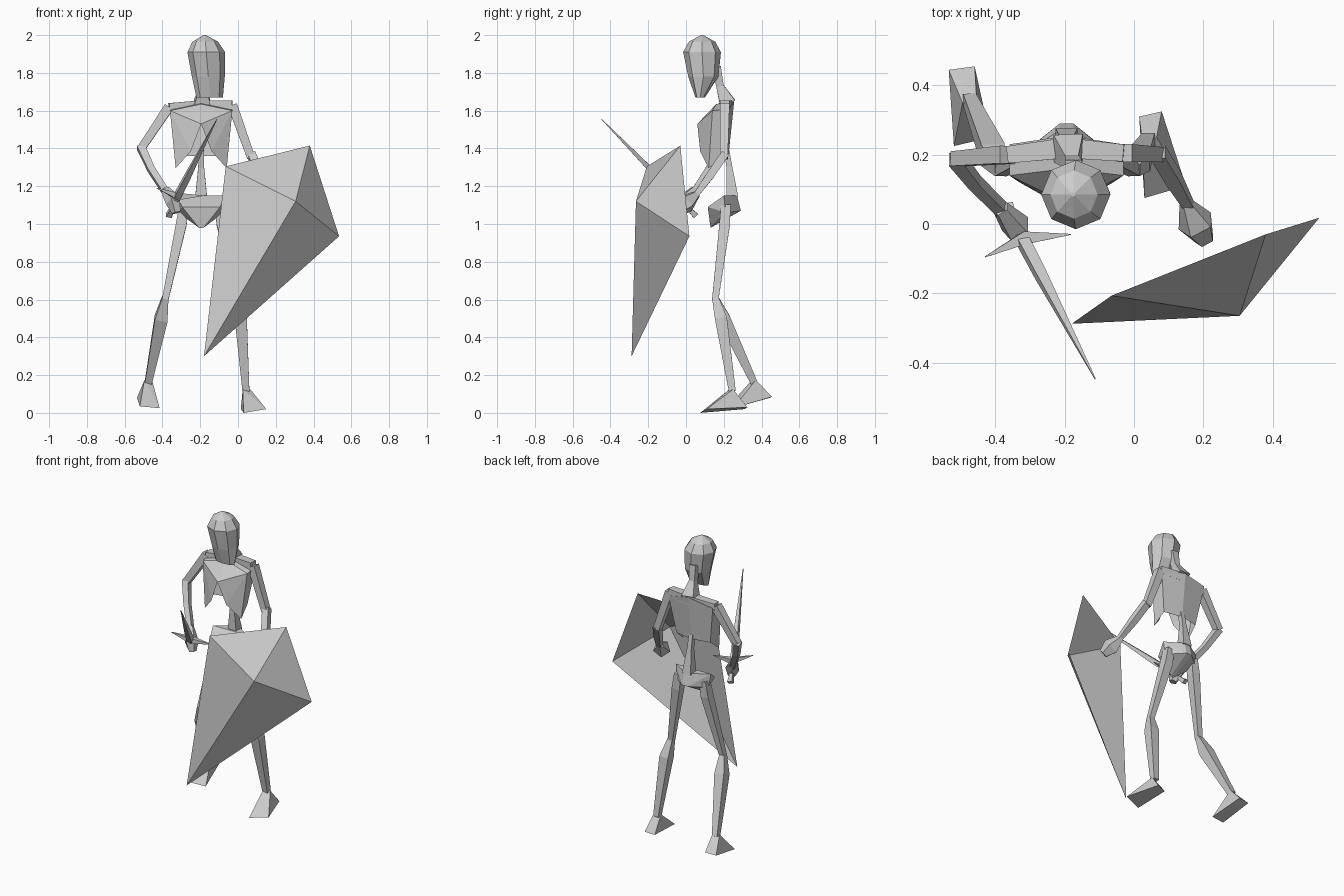
import bpy, bmesh, math
from mathutils import Vector

CX = -0.195  # body centre line


def mesh(name, verts, faces):
    me = bpy.data.meshes.new(name)
    me.from_pydata([tuple(v) for v in verts], [], faces)
    bm = bmesh.new()
    bm.from_mesh(me)
    bmesh.ops.recalc_face_normals(bm, faces=bm.faces)
    bm.to_mesh(me)
    bm.free()
    ob = bpy.data.objects.new(name, me)
    bpy.context.collection.objects.link(ob)
    return ob


def hull(name, pts):
    ob = mesh(name, pts, [])
    bm = bmesh.new()
    bm.from_mesh(ob.data)
    bmesh.ops.convex_hull(bm, input=bm.verts)
    bm.to_mesh(ob.data)
    bm.free()
    return ob


def bridge(rows, n):
    """Faces joining stacked rings of n points, with capped ends."""
    faces = [(r*n + i, r*n + (i+1) % n, (r+1)*n + (i+1) % n, (r+1)*n + i)
             for r in range(rows-1) for i in range(n)]
    return faces + [tuple(range(n)), tuple(range((rows-1)*n, rows*n))]


def tube(name, path, n=4):
    """Faceted bone along points given as (x, y, z, radius)."""
    ps = [Vector(p[:3]) for p in path]
    verts = []
    for k, p in enumerate(ps):
        t = (ps[min(k+1, len(ps)-1)] - ps[max(k-1, 0)]).normalized()
        ref = Vector((1, 0, 0)) if abs(t.x) < 0.8 else Vector((0, 0, 1))
        u = (ref - t*ref.dot(t)).normalized()
        w = t.cross(u)
        for i in range(n):
            a = 2*math.pi*i/n + math.pi/n
            verts.append(p + (u*math.cos(a) + w*math.sin(a))*path[k][3])
    return mesh(name, verts, bridge(len(ps), n))


# Head: stacked rings (z, cx, cy, rx, ry)
head = [(1.67, -.15, .075, .07, .025), (1.78, -.157, .092, .087, .08),
        (1.91, -.168, .085, .1, .1), (1.965, -.173, .085, .068, .07),
        (2.0, -.176, .085, .006, .006)]
hv = [(cx + rx*math.cos(i*math.pi/4), cy + ry*math.sin(i*math.pi/4), z)
      for z, cx, cy, rx, ry in head for i in range(8)]
mesh("head", hv, bridge(len(head), 8))

# Neck, shoulders and spine
tube("neck", [(-.175, .16, 1.83, .035), (-.18, .18, 1.73, .028), (-.19, .22, 1.64, .06)])
tube("shoulder_bar", [(-.365, .2, 1.615, .035), (CX, .22, 1.625, .042), (-.03, .205, 1.63, .035)])
tube("spine", [(CX, .215, 1.39, .02), (CX, .23, 1.3, .022), (CX, .245, 1.14, .045)])

# Rib cage: open shell, both halves from one set of points
half = [(0, .06, 1.53), (0, .16, 1.635), (0, .255, 1.65), (.165, .14, 1.6),
        (.165, .23, 1.61), (.055, .075, 1.385), (.135, .12, 1.295),
        (.125, .2, 1.36), (0, .225, 1.36)]
hf = [(0, 1, 3), (1, 2, 4, 3), (0, 3, 5), (3, 6, 5), (3, 4, 7, 6), (4, 2, 8, 7)]
rv = [(CX + s*x, y, z) for s in (-1, 1) for x, y, z in half]
ribs = mesh("rib_cage", rv, hf + [tuple(i + 9 for i in f) for f in hf])
bm = bmesh.new()
bm.from_mesh(ribs.data)
bmesh.ops.remove_doubles(bm, verts=bm.verts, dist=.001)
bmesh.ops.recalc_face_normals(bm, faces=bm.faces)
bm.to_mesh(ribs.data)
bm.free()

# Pelvis
pelvis = [(.02, .27, 1.15), (.02, .29, 1.07), (.012, .13, .98), (.13, .2, 1.15),
          (.1, .115, 1.09), (.12, .21, 1.06)]
hull("pelvis", [(CX + s*x, y, z) for s in (-1, 1) for x, y, z in pelvis])

# Legs
tube("right_thigh", [(-.285, .21, 1.1, .035), (-.3, .205, 1.0, .04), (-.385, .155, .6, .024)])
tube("left_thigh", [(-.1, .21, 1.1, .035), (-.085, .205, 1.0, .04), (0, .155, .6, .024)])
tube("right_shin", [(-.385, .155, .61, .024), (-.407, .2, .5, .048), (-.475, .36, .16, .026)])
tube("left_shin", [(0, .155, .61, .024), (.015, .185, .5, .045), (.042, .245, .115, .026)])

# Feet: heel, toe and ankle corners
hull("right_foot", [(-.535, .445, .08), (-.46, .455, .085), (-.52, .225, .035),
                    (-.415, .25, .025), (-.495, .35, .175), (-.455, .37, .175)])
hull("left_foot", [(.015, .31, .02), (.08, .325, .03), (.03, .075, 0),
                   (.15, .11, .02), (.025, .23, .125), (.065, .25, .125)])

# Arms and hands
tube("right_upper_arm", [(-.365, .2, 1.62, .036), (-.512, .188, 1.4, .03)])
tube("right_forearm", [(-.515, .19, 1.41, .03), (-.46, .12, 1.29, .026), (-.37, .03, 1.15, .024)])
tube("right_hand", [(-.385, .045, 1.18, .025), (-.34, -.01, 1.12, .045), (-.325, -.02, 1.06, .025)], 5)
tube("left_upper_arm", [(-.03, .205, 1.63, .036), (.07, .2, 1.35, .03)])
tube("left_forearm", [(.07, .205, 1.37, .03), (.115, .13, 1.26, .03), (.16, .05, 1.15, .02)])
tube("left_hand", [(.15, .06, 1.16, .02), (.18, 0, 1.11, .055), (.205, -.045, 1.07, .03)], 5)

# Sword
tube("sword_blade", [(-.325, -.04, 1.14, .024), (-.27, -.145, 1.245, .022), (-.112, -.447, 1.555, .002)])
tube("sword_guard", [(-.43, -.095, 1.19, .002), (-.315, -.04, 1.145, .026), (-.182, -.03, 1.15, .002)])
tube("sword_grip", [(-.32, -.04, 1.14, .016), (-.352, .02, 1.075, .016), (-.365, .05, 1.045, .022)])

# Shield: four-sided dished plate
mesh("shield", [(.305, -.265, 1.12), (-.065, -.207, 1.305), (.38, -.03, 1.415),
                (.535, .018, .935), (-.18, -.288, .3)],
     [(0, 2, 1), (0, 3, 2), (0, 4, 3), (0, 1, 4)])
